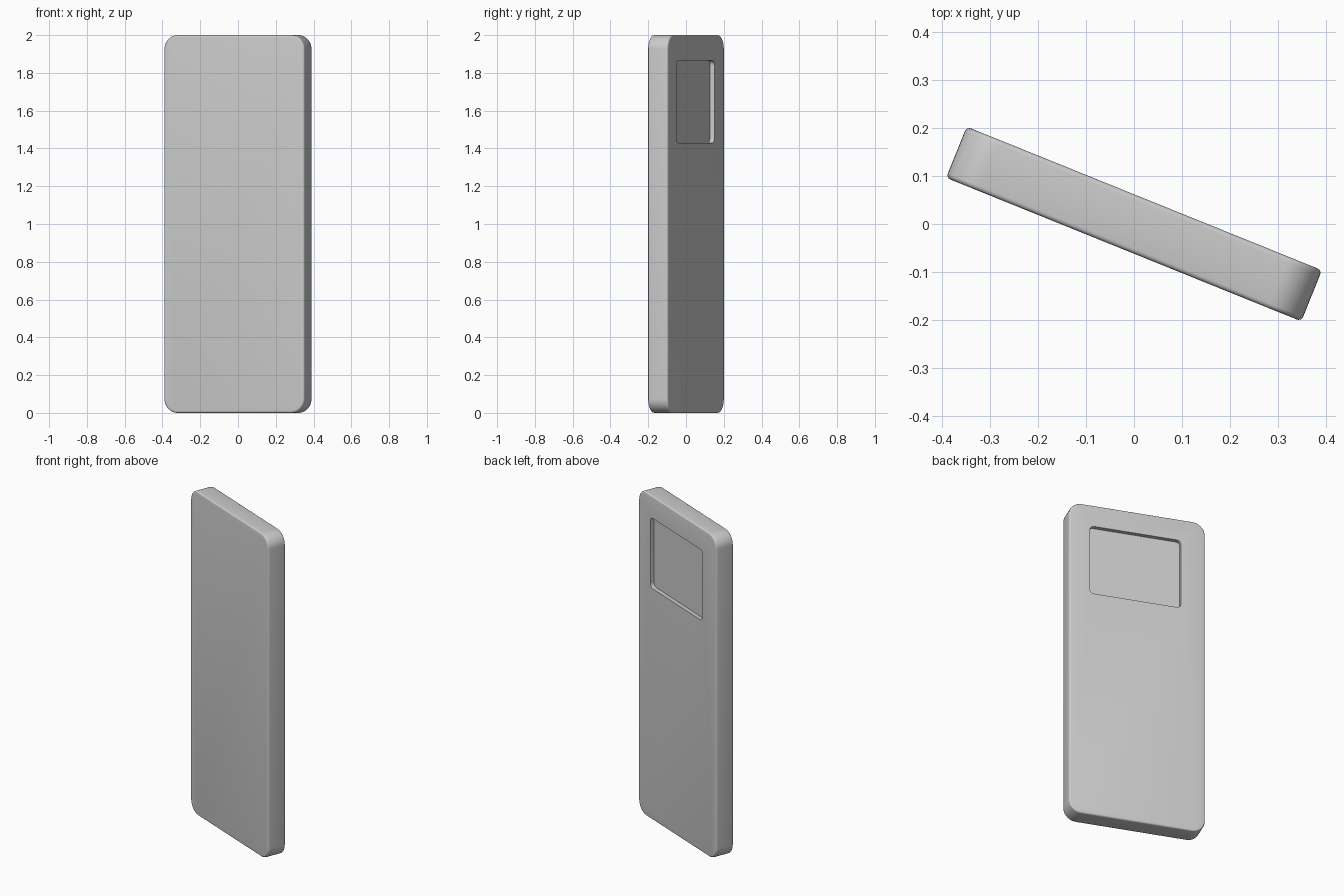
import bpy, bmesh, math

if "Cube" in bpy.data.objects:
    bpy.data.objects.remove(bpy.data.objects["Cube"])

W, T, H = 0.80, 0.115, 2.0      # slab width, thickness, height
TURN = math.radians(-22)        # slab is turned about the vertical axis


def rounded_slab(name, size, centre, corner, rim):
    """Box with rounded corners seen from the front, and optional soft rim edges."""
    bm = bmesh.new()
    bmesh.ops.create_cube(bm, size=1)
    bmesh.ops.scale(bm, vec=size, verts=bm.verts)
    across = [e for e in bm.edges
              if abs(e.verts[0].co.y - e.verts[1].co.y) > size[1] * 0.5]
    bmesh.ops.bevel(bm, geom=across, offset=corner, offset_type='OFFSET',
                    segments=10, profile=0.5, affect='EDGES')
    if rim:
        edges = [e for e in bm.edges
                 if abs(e.verts[0].co.y - e.verts[1].co.y) < 1e-5]
        bmesh.ops.bevel(bm, geom=edges, offset=rim, offset_type='OFFSET',
                        segments=4, profile=0.5, affect='EDGES')
    bmesh.ops.translate(bm, vec=centre, verts=bm.verts)
    bmesh.ops.recalc_face_normals(bm, faces=bm.faces)
    mesh = bpy.data.meshes.new(name)
    bm.to_mesh(mesh)
    bm.free()
    ob = bpy.data.objects.new(name, mesh)
    bpy.context.collection.objects.link(ob)
    ob.rotation_euler.z = TURN
    return ob


grey = bpy.data.materials.new("light_grey")
grey.diffuse_color = (0.6, 0.6, 0.6, 1)
grey.use_nodes = True
grey.node_tree.nodes["Principled BSDF"].inputs["Base Color"].default_value = grey.diffuse_color

# Main slab
body = rounded_slab("body", (W, T, H), (0, 0, H / 2), 0.075, 0.01)
body.data.materials.append(grey)

# Shallow recess near the top of the back face
DEPTH = 0.025
cutter = rounded_slab("recess_cutter", (0.535, 0.2, 0.435),
                      (0.01, T / 2 - DEPTH + 0.1, 1.647), 0.025, 0)
cutter.data.materials.append(grey)
cutter.hide_render = True

cut = body.modifiers.new("recess", 'BOOLEAN')
cut.operation = 'DIFFERENCE'
cut.solver = 'EXACT'
cut.object = cutter

bpy.context.view_layer.objects.active = body
body.select_set(True)
cutter.select_set(False)
bpy.ops.object.modifier_apply(modifier=cut.name)
bpy.data.objects.remove(cutter)
bpy.ops.object.shade_smooth_by_angle(angle=math.radians(30))
